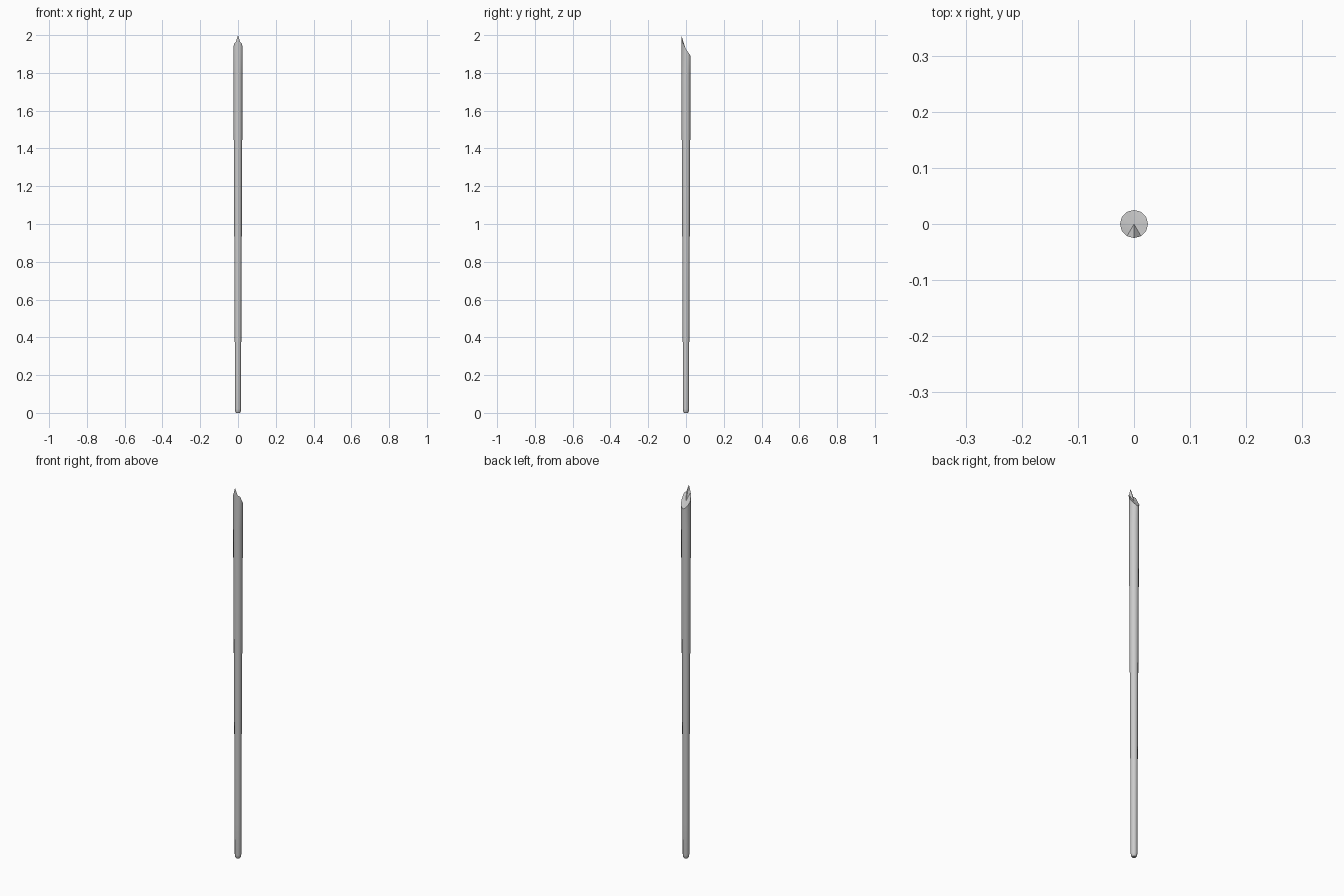
import bpy, bmesh, math

if "Cube" in bpy.data.objects:
    bpy.data.objects.remove(bpy.data.objects["Cube"])

SIDES = 12
# shaft profile: (radius, height), gently tapering to a rounded foot
PROFILE = [(0.010, 0.0), (0.0145, 0.006), (0.016, 0.02), (0.0165, 0.2),
           (0.0185, 0.7), (0.0215, 1.22), (0.024, 1.78)]
# height of the splintered cut, from the front spike round to the back
CUT = [2.0, 1.962, 1.953, 1.925, 1.908, 1.895, 1.887]
TIP_RADIUS = 0.025


def ring(bm, radius, heights):
    verts = []
    for i in range(SIDES):
        a = 2 * math.pi * i / SIDES
        verts.append(bm.verts.new((radius * math.sin(a), -radius * math.cos(a), heights[i])))
    return verts


bm = bmesh.new()

# shaft rings, closed by the slanted cut ring
rings = [ring(bm, r, [z] * SIDES) for r, z in PROFILE]
rings.append(ring(bm, TIP_RADIUS, [CUT[min(i, SIDES - i)] for i in range(SIDES)]))
for low, high in zip(rings, rings[1:]):
    for i in range(SIDES):
        j = (i + 1) % SIDES
        bm.faces.new((low[i], low[j], high[j], high[i]))

# foot cap
bm.faces.new(list(reversed(rings[0])))

# broken end surface
centre = bm.verts.new((0, 0, 1.922))
top = rings[-1]
for i in range(SIDES):
    bm.faces.new((top[i], top[(i + 1) % SIDES], centre))

bmesh.ops.recalc_face_normals(bm, faces=bm.faces)
mesh = bpy.data.meshes.new("sharpened_pole")
bm.to_mesh(mesh)
bm.free()
pole = bpy.data.objects.new("sharpened_pole", mesh)
bpy.context.collection.objects.link(pole)
bpy.context.view_layer.objects.active = pole
pole.select_set(True)
bpy.ops.object.shade_smooth_by_angle(angle=math.radians(40))
